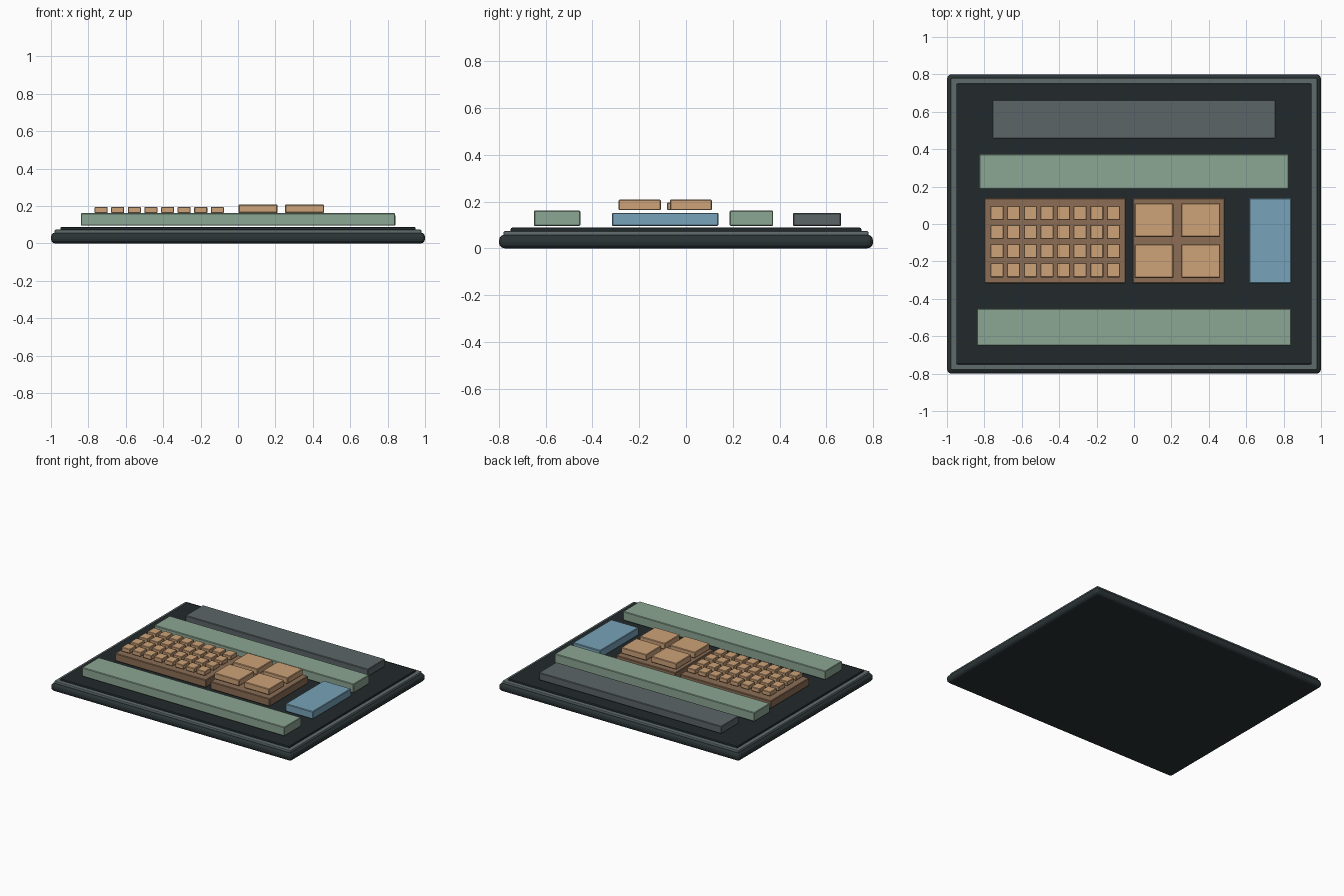
import bpy

if "Cube" in bpy.data.objects:
    bpy.data.objects.remove(bpy.data.objects["Cube"])

def mat(name, r, g, b):
    m = bpy.data.materials.new(name)
    m.diffuse_color = (r, g, b, 1)
    m.use_nodes = True
    m.node_tree.nodes["Principled BSDF"].inputs["Base Color"].default_value = m.diffuse_color
    return m

DARK = mat("dark", 0.016, 0.023, 0.025)
EDGE = mat("edge", 0.024, 0.034, 0.036)
RIM = mat("rim", 0.115, 0.147, 0.147)
GREY = mat("grey", 0.105, 0.13, 0.137)
GREEN = mat("green", 0.26, 0.38, 0.29)
BLUE = mat("blue", 0.185, 0.36, 0.48)
BROWN = mat("brown", 0.26, 0.155, 0.09)
TAN = mat("tan", 0.61, 0.36, 0.19)

def box(name, x, y, z, material, bevel=0.004, segments=1):
    """Bevelled box from (min, max) pairs on each axis."""
    bpy.ops.mesh.primitive_cube_add(size=1, location=[(a + b) / 2 for a, b in (x, y, z)])
    o = bpy.context.object
    o.name = name
    o.scale = [b - a for a, b in (x, y, z)]
    bpy.ops.object.transform_apply(location=False, rotation=False, scale=True)
    mod = o.modifiers.new("bevel", 'BEVEL')
    mod.width = bevel
    mod.segments = segments
    o.data.materials.append(material)
    return o

# stacked base, rim and deck plates
box("base_plate", (-1, 1), (-0.8, 0.8), (0, 0.058), EDGE, 0.024, 3)
box("rim_plate", (-0.98, 0.98), (-0.78, 0.78), (0.04, 0.074), RIM, 0.006, 2)
box("deck_plate", (-0.95, 0.95), (-0.75, 0.75), (0.06, 0.088), DARK, 0.006, 2)

# long bars and side block
Z0 = 0.095
box("front_bar", (-0.84, 0.84), (-0.65, -0.452), (Z0, 0.162), GREEN)
box("middle_bar", (-0.828, 0.828), (0.187, 0.373), (Z0, 0.162), GREEN)
box("rear_bar", (-0.757, 0.757), (0.457, 0.663), (Z0, 0.151), GREY)
box("side_block", (0.615, 0.842), (-0.317, 0.138), (Z0, 0.152), BLUE)

# trays under the keys
box("small_key_tray", (-0.8, -0.045), (-0.317, 0.138), (Z0, 0.152), BROWN)
box("large_key_tray", (-0.008, 0.485), (-0.317, 0.138), (Z0, 0.152), BROWN)

# grid of small keys, 8 x 4
for i in range(8):
    for j in range(4):
        cx, cy = -0.732 + 0.0888 * i, 0.059 - 0.102 * j
        box(f"small_key_{j}_{i}", (cx - 0.035, cx + 0.035), (cy - 0.038, cy + 0.038),
            (0.163, 0.195), TAN, 0.003)

# large keys, 2 x 2
for i in range(2):
    for j in range(2):
        cx, cy = 0.107 + 0.249 * i, 0.021 - 0.219 * j
        box(f"large_key_{j}_{i}", (cx - 0.104, cx + 0.104), (cy - 0.09, cy + 0.09),
            (0.163, 0.208), TAN)
